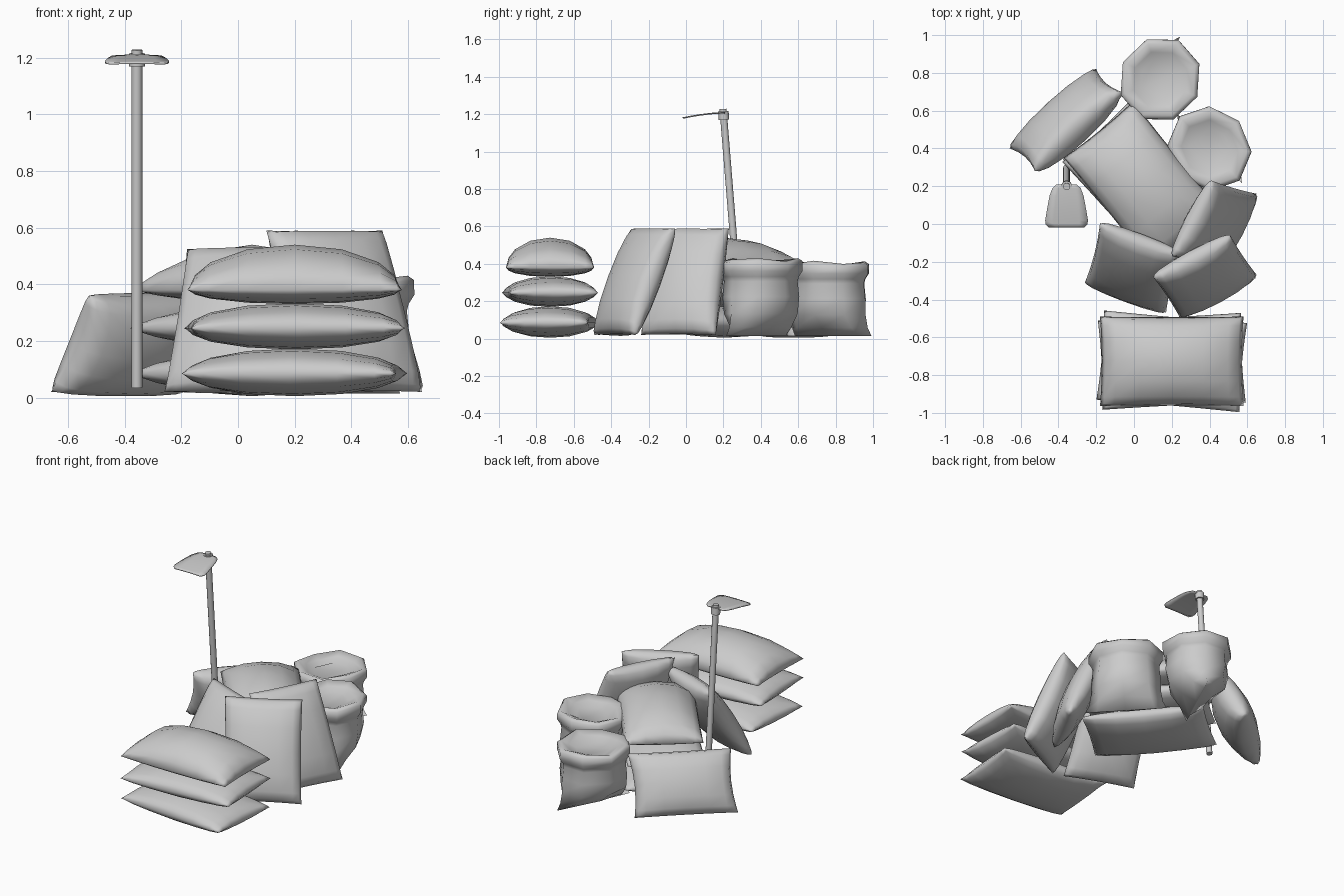
import bpy
import bmesh
import math
from mathutils import Vector

default = bpy.data.objects.get("Cube")
if default:
    bpy.data.objects.remove(default, do_unlink=True)

grey = bpy.data.materials.new("plain grey")
grey.use_nodes = True
grey.diffuse_color = (0.6, 0.6, 0.6, 1)
grey.node_tree.nodes["Principled BSDF"].inputs["Base Color"].default_value = (0.6, 0.6, 0.6, 1)


def finish(name, bm, angle):
    """Turn a bmesh into a smooth-shaded grey object."""
    bmesh.ops.remove_doubles(bm, verts=bm.verts, dist=0.0005)
    bmesh.ops.recalc_face_normals(bm, faces=bm.faces)
    mesh = bpy.data.meshes.new(name)
    bm.to_mesh(mesh)
    bm.free()
    mesh.materials.append(grey)
    obj = bpy.data.objects.new(name, mesh)
    bpy.context.collection.objects.link(obj)
    bpy.ops.object.select_all(action="DESELECT")
    obj.select_set(True)
    bpy.context.view_layer.objects.active = obj
    bpy.ops.object.shade_smooth_by_angle(angle=math.radians(angle))
    return obj


def sack(name, centre, half_u, half_v, front, back, fullness, pinch=0.025):
    """Stuffed sack: two bulging sheets joined along a seam with pointed corners."""
    centre, half_u, half_v = Vector(centre), Vector(half_u), Vector(half_v)
    normal = half_u.cross(half_v).normalized()
    steps = (-1, -0.95, -0.8, -0.45, 0, 0.45, 0.8, 0.95, 1)
    bm = bmesh.new()
    for depth in (front, -back):
        rows = []
        for u in steps:
            row = []
            for v in steps:
                bulge = ((1 - u ** 2) * (1 - v ** 2)) ** fullness
                p = (centre + half_u * u * (1 - pinch * (1 - v * v))
                     + half_v * v * (1 - 0.015 * (1 - u * u)) + normal * depth * bulge)
                p.z = max(p.z, 0.005)
                row.append(bm.verts.new(p))
            rows.append(row)
        for a, b in zip(rows, rows[1:]):
            for i in range(len(a) - 1):
                bm.faces.new((a[i], b[i], b[i + 1], a[i + 1]))
    return finish(name, bm, 150)


def flat_sack(name, x, y, z, degrees, up, down, fullness):
    a = math.radians(degrees)
    along, across = Vector((math.cos(a), math.sin(a), 0)), Vector((-math.sin(a), math.cos(a), 0))
    return sack(name, (x, y, z), along * 0.38, across * 0.237, up, down, fullness)


def leaning_sack(name, low_a, low_b, high_a, front, back, pinch=0.025):
    """Sack standing on the edge low_a to low_b, with high_a above low_a."""
    low_a, low_b, high_a = Vector(low_a), Vector(low_b), Vector(high_a)
    return sack(name, (low_b + high_a) / 2, (low_b - low_a) / 2, (high_a - low_a) / 2,
                front, back, 0.36, pinch)


# Two piles of lying sacks
for pile, x, y, turns in (("front", 0.2, -0.727, (-5, 3, 0)),
                          ("middle", 0.05, 0.205, (-50, -48, -51))):
    flat_sack(pile + "_pile_bottom_sack", x, y, 0.085, turns[0], 0.088, 0.08, 0.44)
    flat_sack(pile + "_pile_middle_sack", x, y, 0.245, turns[1], 0.088, 0.075, 0.44)
    flat_sack(pile + "_pile_top_sack", x, y, 0.38, turns[2], 0.16, 0.05, 0.48)

# Sacks leaning on the middle pile
leaning_sack("leaning_sack_right", (-0.26, -0.31, 0.02), (0.17, -0.47, 0.02),
             (-0.18, 0.005, 0.525), 0.09, 0.09, 0.05)
leaning_sack("leaning_sack_front", (0.24, -0.49, 0.02), (0.65, -0.27, 0.02),
             (0.1, -0.28, 0.59), 0.1, 0.09)
leaning_sack("leaning_sack_left", (0.44, -0.24, 0.02), (0.65, 0.16, 0.02),
             (0.2, -0.17, 0.59), 0.095, 0.09)
leaning_sack("leaning_sack_back", (-0.2, 0.82, 0.02), (-0.66, 0.4, 0.02),
             (-0.065, 0.7, 0.36), 0.1, 0.13, 0.07)


def open_sack(name, x, y, degrees, size_u, size_v, height):
    """Open sack: flat seam at the base, round body, rolled rim, shallow filled top."""
    # height, half width along the seam, half width across it
    rings = ((0.015, 0.225, 0.004), (0.06, 0.205, 0.09), (0.13, 0.194, 0.17), (0.22, 0.192, 0.19),
             (0.3, 0.184, 0.182), (0.325, 0.19, 0.188), (0.355, 0.208, 0.207),
             (0.4, 0.207, 0.207), (0.415, 0.185, 0.185), (0.395, 0.14, 0.14), (0.375, 0.1, 0.1))
    turn = math.radians(degrees)
    sides = 8
    bm = bmesh.new()
    loops = []
    for z, a, b in rings:
        loop = []
        for i in range(sides):
            t = 2 * math.pi * i / sides
            u, v = size_u * a * math.cos(t), size_v * b * math.sin(t)
            wave = 0.01 * math.sin(3 * t) if z > 0.36 else 0
            loop.append(bm.verts.new((x + u * math.cos(turn) - v * math.sin(turn),
                                      y + u * math.sin(turn) + v * math.cos(turn),
                                      z * height + wave)))
        loops.append(loop)
    for low, high in zip(loops, loops[1:]):
        for i in range(sides):
            j = (i + 1) % sides
            bm.faces.new((low[i], low[j], high[j], high[i]))
    bm.faces.new(loops[0])
    bm.faces.new(loops[-1])
    return finish(name, bm, 100)


open_sack("open_sack_back", 0.138, 0.765, 65, 1.11, 1.05, 0.98)
open_sack("open_sack_left", 0.4, 0.4, -47, 1.12, 1.03, 1.02)


# Hoe: tilted shaft, collar and thin blade
def rod(name, start, end, radius, sides=12):
    start, end = Vector(start), Vector(end)
    axis = end - start
    bpy.ops.mesh.primitive_cylinder_add(vertices=sides, radius=radius, depth=axis.length,
                                        location=(start + end) / 2)
    obj = bpy.context.object
    obj.name = name
    obj.rotation_euler = axis.to_track_quat("Z", "Y").to_euler()
    obj.data.materials.append(grey)
    bpy.ops.object.shade_smooth_by_angle(angle=math.radians(40))


rod("hoe_shaft", (-0.357, 0.295, 0.035), (-0.357, 0.198, 1.228), 0.019)
rod("hoe_collar", (-0.357, 0.203, 1.17), (-0.357, 0.2, 1.215), 0.028)

bm = bmesh.new()
# distance forward, half width, height
profile = ((0.208, 0.055, 1.209), (0.19, 0.075, 1.208), (0.15, 0.09, 1.206),
           (0.08, 0.103, 1.198), (0.02, 0.113, 1.188), (0.0, 0.111, 1.184), (-0.017, 0.095, 1.181))
rows = [[bm.verts.new((-0.357 + w * s, y, z - 0.002 * s * s)) for s in (-1, -0.6, 0, 0.6, 1)]
        for y, w, z in profile]
for a, b in zip(rows, rows[1:]):
    for i in range(len(a) - 1):
        bm.faces.new((a[i], a[i + 1], b[i + 1], b[i]))
blade = finish("hoe_blade", bm, 60)
solid = blade.modifiers.new("thickness", "SOLIDIFY")
solid.thickness = 0.006
solid.offset = 0
